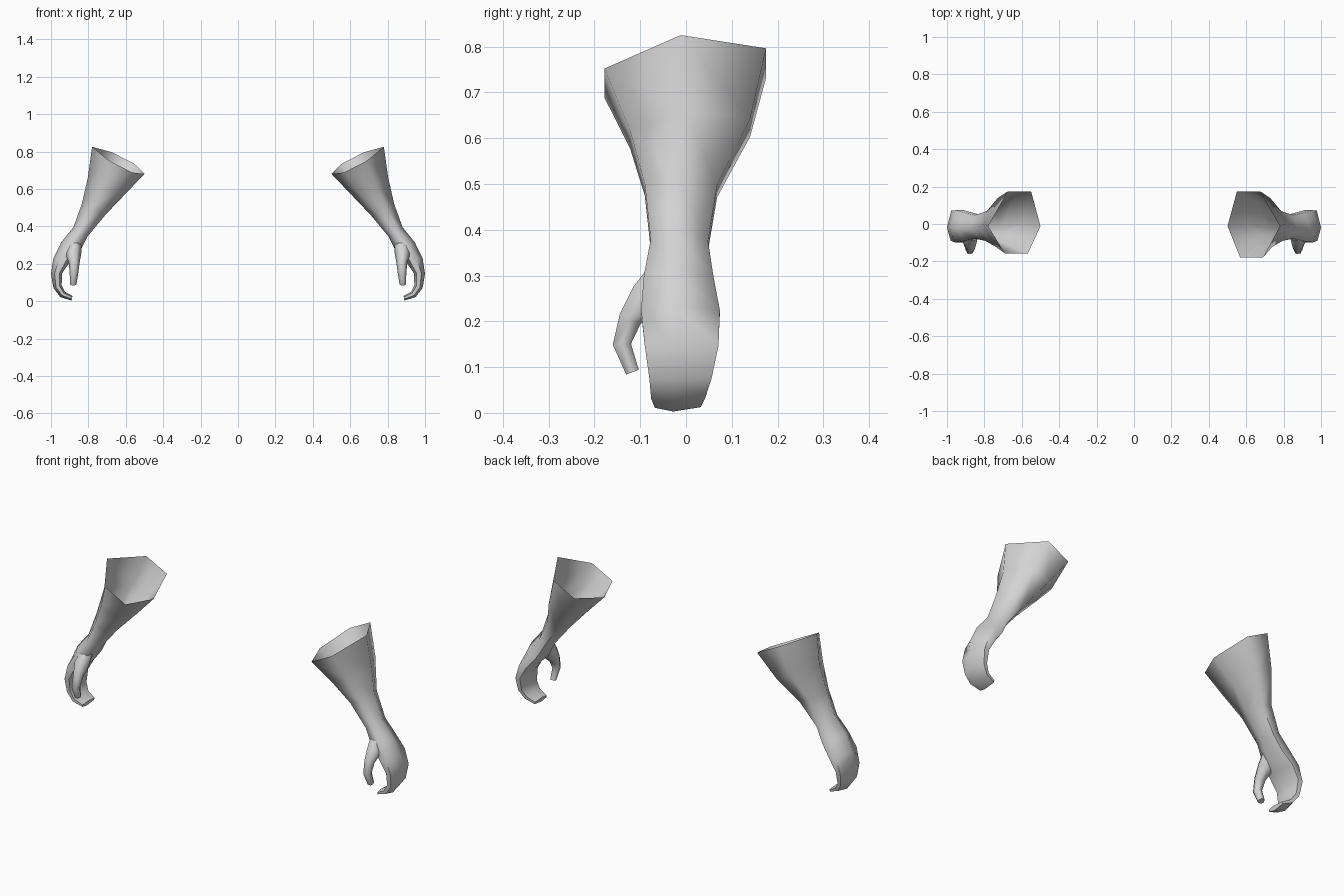
import bpy, bmesh, math
from mathutils import Vector

if "Cube" in bpy.data.objects:
    bpy.data.objects.remove(bpy.data.objects["Cube"])

skin = bpy.data.materials.new("light_grey")
skin.diffuse_color = (0.65, 0.65, 0.65, 1)
skin.use_nodes = True
skin.node_tree.nodes["Principled BSDF"].inputs["Base Color"].default_value = skin.diffuse_color

# Six-sided cross-section: (share of the way from outer to inner side, depth side)
SECTION = [(0, 0), (0.38, 1), (0.82, 1), (1, 0), (0.76, -1), (0.32, -1)]

# Arm rings: outer x, outer z, inner x, inner z, front y, back y, lift of the back
RINGS = [
    (0.78, 0.825, 0.50, 0.680, -0.178, 0.175, 0.15),
    (0.803, 0.66, 0.605, 0.570, -0.122, 0.140, 0.12),
    (0.835, 0.52, 0.710, 0.460, -0.090, 0.068, 0.0),
    (0.88, 0.395, 0.805, 0.345, -0.077, 0.048, 0.0),
    (0.945, 0.315, 0.843, 0.270, -0.092, 0.060, 0.0),
    (0.987, 0.23, 0.895, 0.215, -0.098, 0.074, 0.0),
    (1.00, 0.145, 0.940, 0.150, -0.090, 0.071, 0.0),
    (0.987, 0.07, 0.943, 0.085, -0.080, 0.056, 0.0),
    (0.95, 0.022, 0.925, 0.050, -0.076, 0.042, 0.0),
    (0.89, 0.003, 0.885, 0.028, -0.068, 0.032, 0.0),
]

# Thumb centre line: x, y, z, radius
THUMB = [
    (0.868, -0.040, 0.330, 0.030),
    (0.880, -0.085, 0.255, 0.042),
    (0.876, -0.122, 0.205, 0.029),
    (0.877, -0.140, 0.150, 0.023),
    (0.881, -0.117, 0.089, 0.017),
]


def loft(name, rings, caps):
    """Skin a list of point rings, closing the chosen ends."""
    bm = bmesh.new()
    loops = [[bm.verts.new(p) for p in ring] for ring in rings]
    n = len(loops[0])
    for a, b in zip(loops, loops[1:]):
        for i in range(n):
            j = (i + 1) % n
            bm.faces.new((a[i], a[j], b[j], b[i]))
    for k in caps:
        bm.faces.new(loops[k])
    bmesh.ops.recalc_face_normals(bm, faces=bm.faces)
    # make sure the open sleeve points its faces outwards
    f = bm.faces[0]
    f.normal_update()
    centre = sum((v.co for v in loops[0] + loops[1]), Vector()) / (2 * n)
    if f.normal.dot(f.calc_center_median() - centre) < 0:
        bmesh.ops.reverse_faces(bm, faces=bm.faces)
    mesh = bpy.data.meshes.new(name)
    bm.to_mesh(mesh)
    bm.free()
    mesh.materials.append(skin)
    obj = bpy.data.objects.new(name, mesh)
    bpy.context.collection.objects.link(obj)
    bpy.ops.object.select_all(action='DESELECT')
    obj.select_set(True)
    bpy.context.view_layer.objects.active = obj
    bpy.ops.object.shade_smooth_by_angle(angle=math.radians(70))
    return obj


def arm_ring(ring, side):
    ox, oz, ix, iz, yf, yb, lift = ring
    mid = (yf + yb) / 2 - 0.01
    points = []
    for t, s in SECTION:
        y = yb if s > 0 else yf if s < 0 else mid
        z = oz + (iz - oz) * t + (lift * y if s else 0)
        points.append((side * (ox + (ix - ox) * t), y, z))
    return points


def thumb_ring(k, side):
    x, y, z, r = THUMB[k]
    lo, hi = THUMB[max(k - 1, 0)], THUMB[min(k + 1, len(THUMB) - 1)]
    along = Vector(hi[:3]) - Vector(lo[:3])
    across = Vector((1, 0, 0))
    up = along.cross(across).normalized()
    ring = []
    for i in range(6):
        a = math.tau * i / 6
        p = Vector((x, y, z)) + r * (math.cos(a) * across + math.sin(a) * up)
        ring.append((side * p.x, p.y, p.z))
    return ring


for label, side in (("right", 1), ("left", -1)):
    rings = [arm_ring(r, side) for r in RINGS]
    if side < 0:  # slightly shallower front of this sleeve opening
        rings[0] = [(x, max(y, -0.157), z) for x, y, z in rings[0]]
    # open sleeve, wrist and curled mitten hand
    loft(label + "_forearm_and_hand", rings, [-1])
    # thumb
    loft(label + "_thumb", [thumb_ring(k, side) for k in range(len(THUMB))], [0, -1])
